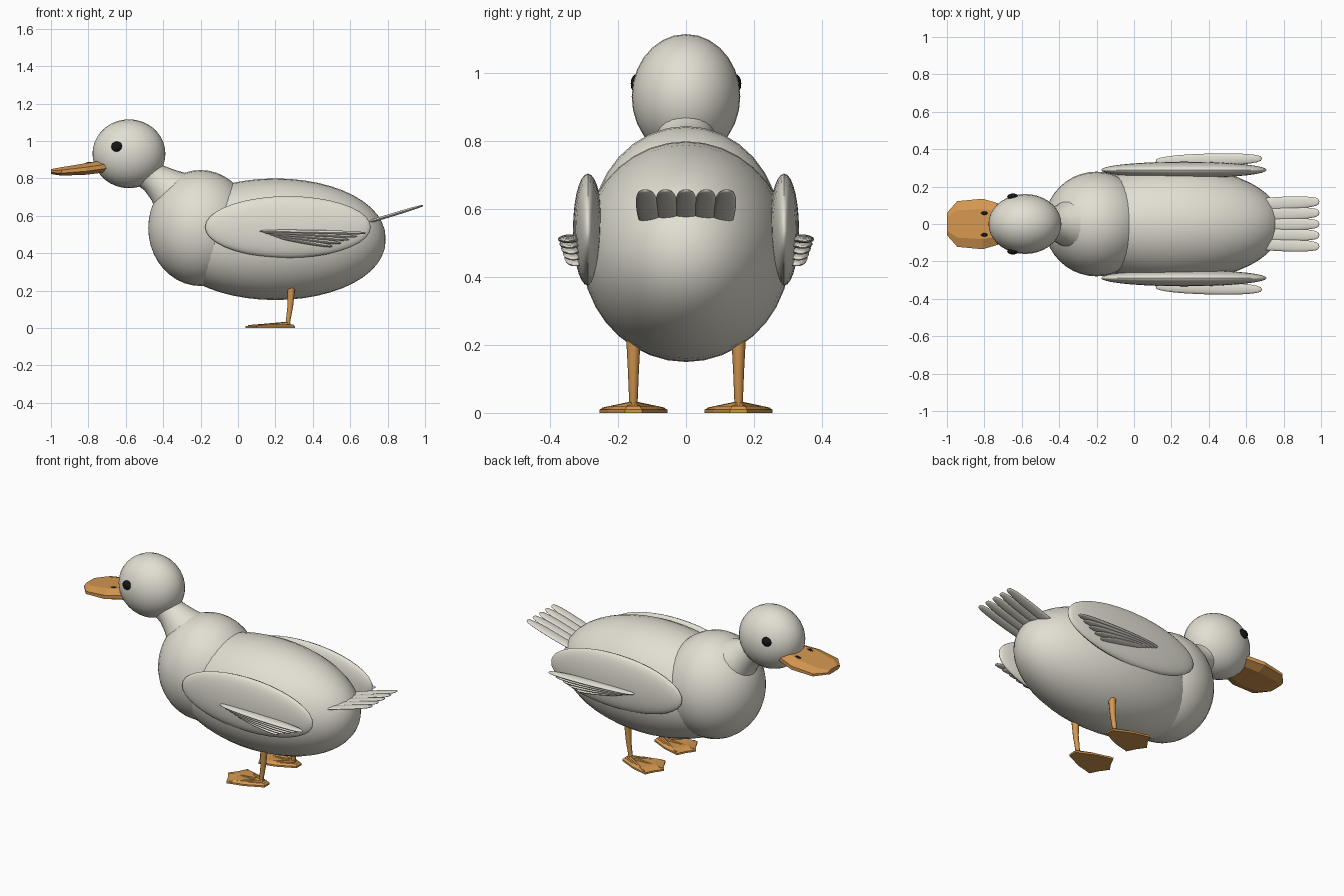
import bpy, bmesh, math
from mathutils import Vector, Matrix

if "Cube" in bpy.data.objects:
    bpy.data.objects.remove(bpy.data.objects["Cube"])


def material(name, rgb):
    m = bpy.data.materials.new(name)
    m.diffuse_color = (*rgb, 1)
    m.use_nodes = True
    m.node_tree.nodes["Principled BSDF"].inputs["Base Color"].default_value = m.diffuse_color
    return m


WHITE = material("off_white", (0.76, 0.74, 0.65))
ORANGE = material("orange", (0.66, 0.31, 0.08))
BLACK = material("black", (0.008, 0.008, 0.008))


def finish(name, bm, mat, smooth=True):
    bmesh.ops.recalc_face_normals(bm, faces=bm.faces)
    me = bpy.data.meshes.new(name)
    bm.to_mesh(me)
    bm.free()
    me.materials.append(mat)
    ob = bpy.data.objects.new(name, me)
    bpy.context.collection.objects.link(ob)
    if smooth:
        bpy.ops.object.select_all(action='DESELECT')
        ob.select_set(True)
        bpy.context.view_layer.objects.active = ob
        bpy.ops.object.shade_smooth_by_angle(angle=math.radians(40))
    return ob


def ellipsoid(name, center, radii, mat, direction=(1, 0, 0), blunt=0.0, seg=28, rings=18):
    """Ellipsoid with its poles on local x; blunt > 0 fattens the ends."""
    bm = bmesh.new()
    bmesh.ops.create_uvsphere(bm, u_segments=seg, v_segments=rings, radius=1,
                              matrix=Matrix.Rotation(math.pi / 2, 4, 'Y'))
    for v in bm.verts:
        r = math.hypot(v.co.y, v.co.z)
        k = r ** -blunt if r > 1e-4 else 1
        v.co = (v.co.x * radii[0], v.co.y * k * radii[1], v.co.z * k * radii[2])
    rot = Vector(direction).to_track_quat('X', 'Z').to_matrix().to_4x4()
    bm.transform(Matrix.Translation(center) @ rot)
    return finish(name, bm, mat)


def skin(name, rings, mat, smooth=True):
    """Closed surface through rings that have equal point counts."""
    bm = bmesh.new()
    loops = [[bm.verts.new(p) for p in ring] for ring in rings]
    n = len(loops[0])
    for a, b in zip(loops, loops[1:]):
        for i in range(n):
            bm.faces.new((a[i], a[(i + 1) % n], b[(i + 1) % n], b[i]))
    bm.faces.new(loops[0])
    bm.faces.new(loops[-1])
    return finish(name, bm, mat, smooth)


def tube(name, path, mat, n=24):
    """Round tube along (x, y, z, radius) points."""
    pts = [Vector(p[:3]) for p in path]
    q = (pts[-1] - pts[0]).to_track_quat('Z', 'Y')
    rings = [[p + q @ Vector((s[3] * math.cos(t), s[3] * math.sin(t), 0))
              for t in (2 * math.pi * i / n for i in range(n))]
             for p, s in zip(pts, path)]
    return skin(name, rings, mat)


# Body, chest, neck and head
ellipsoid("body", (0.2, 0, 0.475), (0.59, 0.308, 0.325), WHITE, blunt=0.06, seg=36, rings=24)
ellipsoid("chest", (-0.2, 0, 0.535), (0.28, 0.28, 0.31), WHITE, seg=32, rings=20)
tube("neck", [(-0.54, 0, 0.87, 0.11), (-0.49, 0, 0.833, 0.085), (-0.45, 0, 0.803, 0.083),
              (-0.40, 0, 0.765, 0.102), (-0.36, 0, 0.73, 0.126), (-0.32, 0, 0.695, 0.155),
              (-0.27, 0, 0.66, 0.18)], WHITE)
ellipsoid("head", (-0.583, 0, 0.932), (0.195, 0.16, 0.184), WHITE)

# Flat faceted beak: (x, half width, bottom, top)
beak = [(-1.0, 0.06, 0.824, 0.85), (-0.945, 0.122, 0.815, 0.86),
        (-0.81, 0.135, 0.82, 0.882), (-0.69, 0.10, 0.835, 0.902)]
outline = [(1, 0.3), (1, 0.65), (0.6, 1), (-0.6, 1), (-1, 0.65), (-1, 0.3), (-0.6, 0), (0.6, 0)]
skin("beak", [[(x, w * u, lo + (hi - lo) * t) for u, t in outline] for x, w, lo, hi in beak],
     ORANGE, smooth=False)

# Tail fan
for i in range(-2, 3):
    ellipsoid("tail_feather", (0.80, 0.056 * i, 0.598), (0.2, 0.034, 0.009), WHITE,
              direction=(0.29, 0.006 * i, 0.088), blunt=0.45, seg=14, rings=14)

for s in (-1, 1):
    # Eyes and nostrils
    ellipsoid("eye", (-0.648, s * 0.146, 0.97), (0.03, 0.017, 0.028), BLACK, seg=14, rings=10)
    ellipsoid("nostril", (-0.8, s * 0.058, 0.883), (0.018, 0.01, 0.005), BLACK,
              direction=(1, 0, 0.16), seg=10, rings=8)

    # Wing with a small fan of flight feathers
    ellipsoid("wing", (0.267, s * 0.289, 0.54), (0.443, 0.044, 0.165), WHITE)
    for i in range(5):
        a = Vector((0.115 + 0.025 * i, s * (0.335 - 0.003 * i), 0.518 - 0.008 * i))
        b = Vector((0.685 - 0.045 * i, s * (0.35 - 0.006 * i), 0.508 - 0.018 * i))
        ellipsoid("wing_feather", (a + b) / 2, ((b - a).length / 2, 0.034, 0.012), WHITE,
                  direction=b - a, blunt=0.3, seg=14, rings=14)

    # Leg
    y = s * 0.155
    tube("leg", [(0.285, y, 0.215, 0.021), (0.28, y, 0.12, 0.016),
                 (0.265, y, 0.02, 0.012)], ORANGE, n=10)

    # Webbed foot: tapered plate with three toe ridges
    web = [(0.305, -0.025), (0.2, -0.075), (0.10, -0.10), (0.075, -0.05), (0.04, 0),
           (0.075, 0.05), (0.10, 0.10), (0.2, 0.075), (0.305, 0.025)]
    skin("foot_web", [[(px, y + py, 0) for px, py in web],
                      [(px, y + py, 0.010) for px, py in web],
                      [(0.265 + (px - 0.265) * 0.75, y + py * 0.72, 0.020) for px, py in web]],
         ORANGE, smooth=False)
    for k in (-1, 0, 1):
        tip_x = 0.055 if k == 0 else 0.11
        tube("toe", [(0.275, y, 0.022, 0.013), (tip_x, y + k * 0.09, 0.011, 0.005)],
             ORANGE, n=8)
